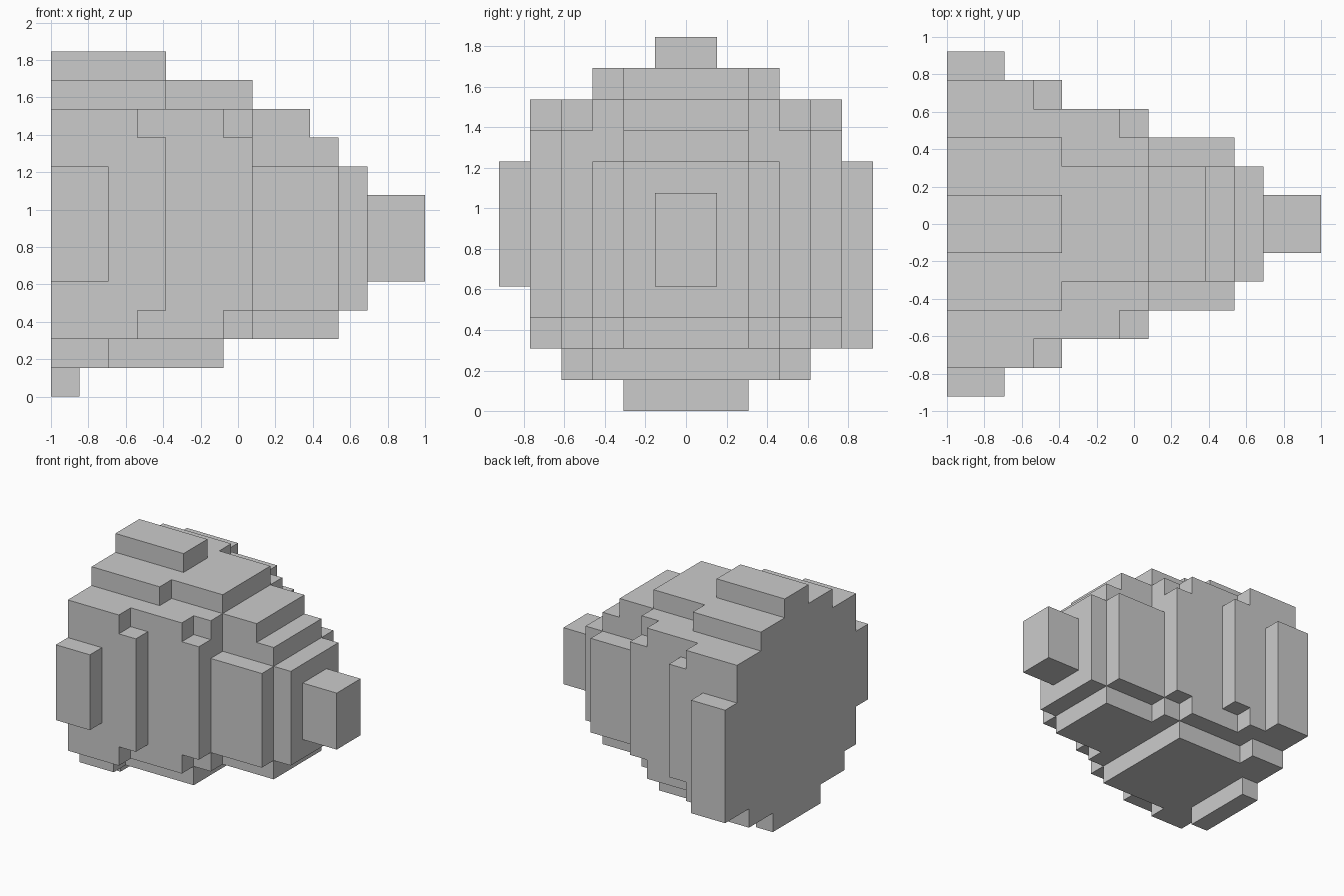
import bpy, bmesh, math

if "Cube" in bpy.data.objects:
    bpy.data.objects.remove(bpy.data.objects["Cube"])

S = 2 / 13          # cube size of the stepped form
NX, NZ = 13, 12     # cubes along x and z

# Each layer band: (z start, z end, [(half width in y, length from the flat end in x), ...])
BANDS = [
    (0, 1, [(2, 1)]),                                              # foot
    (1, 2, [(4, 2), (3, 6)]),                                      # underside
    (2, 3, [(5, 3), (4, 6), (3, 7), (2, 10)]),                     # lower body
    (3, 8, [(5, 4), (4, 7), (3, 10), (2, 11)]),                    # middle body
    (4, 7, [(1, 13)]),                                             # nose
    (8, 9, [(5, 4), (4, 7), (2, 10)]),                             # shoulder
    (9, 10, [(5, 3), (4, 6), (3, 7), (2, 9)]),                     # upper body
    (10, 11, [(3, 4), (2, 7)]),                                    # crown
    (11, 12, [(1, 4)]),                                            # top ridge
]


def fill(cells, xs, ys, zs):
    cells.update((x, y, z) for x in range(*xs) for y in range(*ys) for z in range(*zs))


def stepped_object(name, cells):
    """Skin a set of cubes with only its outer faces, then merge flat areas."""
    bm = bmesh.new()
    verts = {}

    def vert(p):
        if p not in verts:
            verts[p] = bm.verts.new((p[0] * S - 1, p[1] * S, p[2] * S))
        return verts[p]

    for c in sorted(cells):
        for axis in range(3):
            u, v = (axis + 1) % 3, (axis + 2) % 3
            for side in (0, 1):
                n = list(c)
                n[axis] += 1 if side else -1
                if tuple(n) in cells:
                    continue
                loop = []
                for du, dv in ((0, 0), (1, 0), (1, 1), (0, 1)):
                    p = list(c)
                    p[axis] += side
                    p[u] += du
                    p[v] += dv
                    loop.append(vert(tuple(p)))
                bm.faces.new(loop if side else loop[::-1])
    bmesh.ops.dissolve_limit(bm, angle_limit=math.radians(1),
                             verts=bm.verts[:], edges=bm.edges[:])
    mesh = bpy.data.meshes.new(name)
    bm.to_mesh(mesh)
    bm.free()
    obj = bpy.data.objects.new(name, mesh)
    bpy.context.collection.objects.link(obj)
    return obj


cells = set()
for z0, z1, steps in BANDS:
    for half, length in steps:
        fill(cells, (0, length), (-half, half), (z0, z1))

# Side slabs: the rear one reaches further down
fill(cells, (0, 2), (-6, -5), (4, 8))
fill(cells, (0, 2), (5, 6), (2, 8))

stepped_object("stepped_cone_body", cells)
